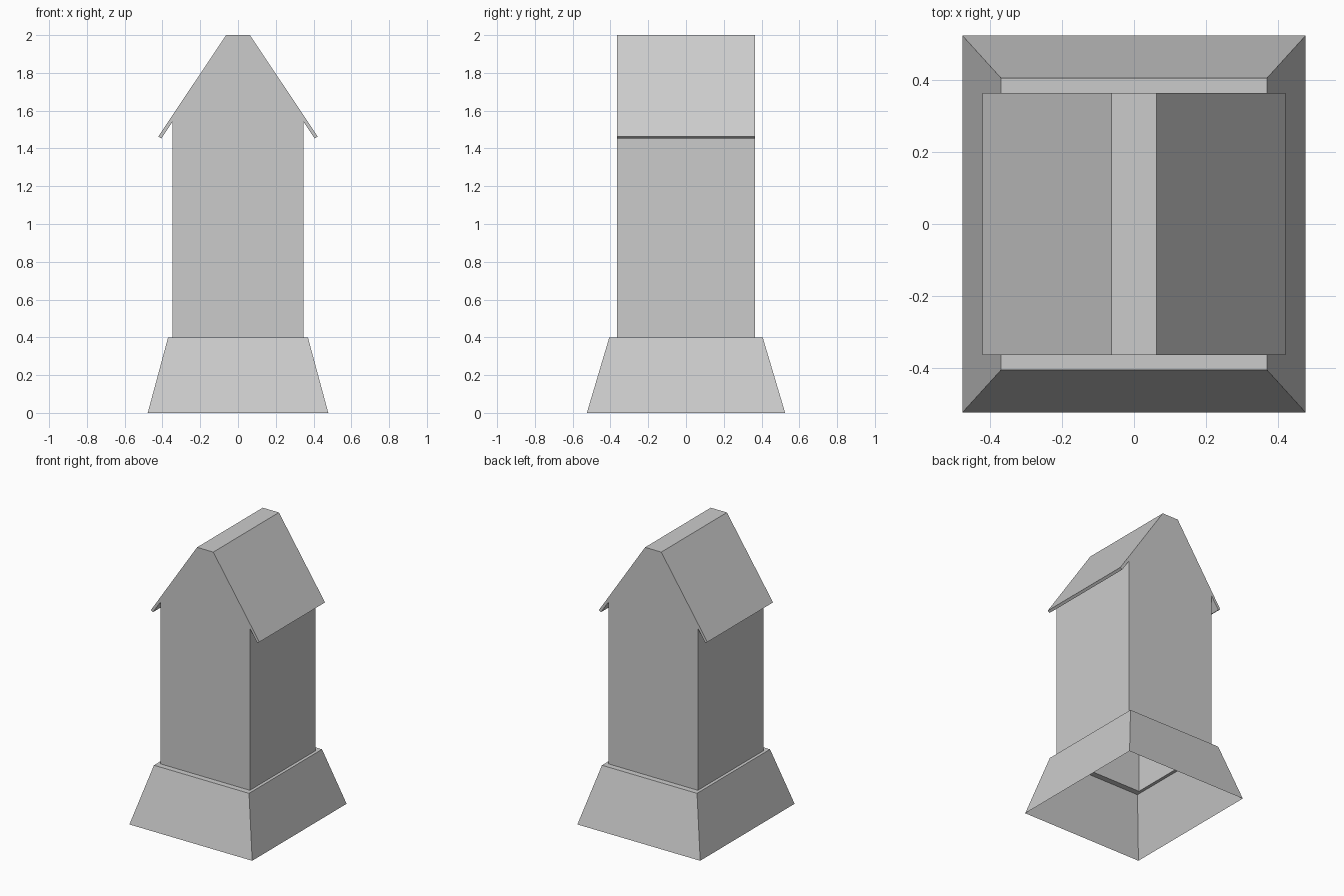
import bpy

if "Cube" in bpy.data.objects:
    bpy.data.objects.remove(bpy.data.objects["Cube"])


def loft(name, loops, caps=False, closed=True):
    """Skin matching loops of points; caps close the ends, closed joins last to first."""
    n = len(loops[0])
    verts = [p for loop in loops for p in loop]
    faces = []
    for k in range(len(loops) - 1):
        a, b = k * n, (k + 1) * n
        for i in range(n if closed else n - 1):
            j = (i + 1) % n
            faces.append((a + i, a + j, b + j, b + i))
    if caps:
        faces.append(tuple(reversed(range(n))))
        faces.append(tuple(range(len(verts) - n, len(verts))))
    mesh = bpy.data.meshes.new(name)
    mesh.from_pydata(verts, [], faces)
    mesh.update()
    obj = bpy.data.objects.new(name, mesh)
    bpy.context.collection.objects.link(obj)
    return obj


def rect(x, y, z):
    return [(-x, -y, z), (x, -y, z), (x, y, z), (-x, y, z)]


WALL_X, WALL_Y, BASE_TOP = 0.348, 0.365, 0.4

# Flared plinth: hollow, open below, with a ledge running in to the walls
loft("plinth", [rect(0.478, 0.525, 0), rect(0.37, 0.406, BASE_TOP),
                rect(WALL_X, WALL_Y, BASE_TOP)])

# Tower walls and gabled roof: half outline with overhanging eave, mirrored,
# then run from back to front; the underside stays open
half = [(WALL_X, BASE_TOP), (WALL_X, 1.539), (0.406, 1.452),
        (0.422, 1.463), (0.063, 2.0)]
outline = half + [(-x, z) for x, z in reversed(half)]
loft("tower_and_roof", [[(x, y, z) for x, z in outline] for y in (WALL_Y, -WALL_Y)],
     caps=True, closed=False)
